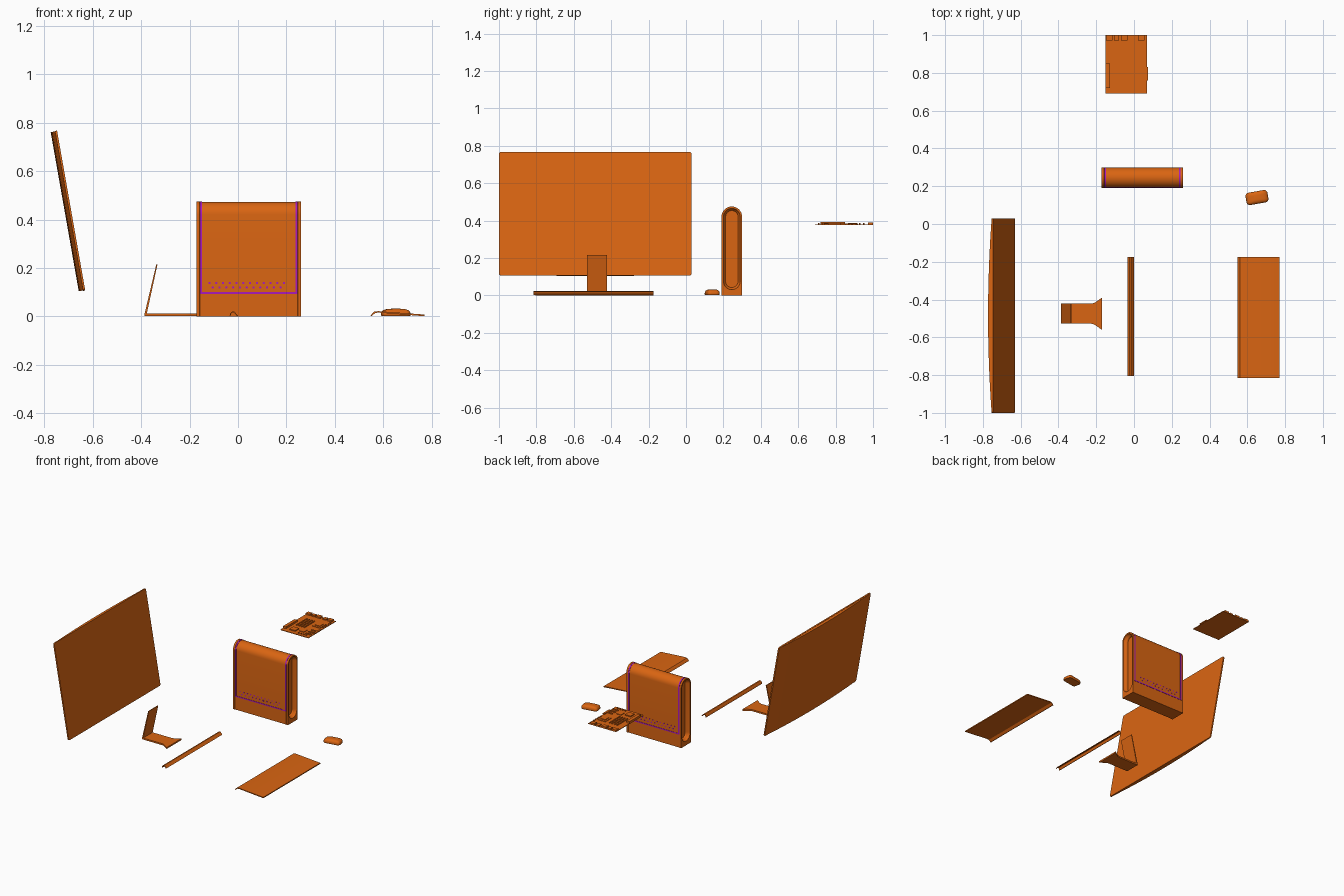
import bpy, bmesh
from math import sin, cos, pi, radians
from mathutils import Matrix, Vector

if "Cube" in bpy.data.objects:
    bpy.data.objects.remove(bpy.data.objects["Cube"])


def material(name, rgb):
    m = bpy.data.materials.new(name)
    m.diffuse_color = (*rgb, 1)
    m.use_nodes = True
    m.node_tree.nodes["Principled BSDF"].inputs["Base Color"].default_value = m.diffuse_color
    return m


ORANGE = material("orange", (0.70, 0.13, 0.006))
PURPLE = material("purple", (0.40, 0.01, 0.50))


def finish(name, bm, mat=ORANGE, angle=30):
    bmesh.ops.recalc_face_normals(bm, faces=bm.faces)
    me = bpy.data.meshes.new(name)
    bm.to_mesh(me)
    bm.free()
    ob = bpy.data.objects.new(name, me)
    bpy.context.collection.objects.link(ob)
    me.materials.append(mat)
    bpy.ops.object.select_all(action='DESELECT')
    ob.select_set(True)
    bpy.context.view_layer.objects.active = ob
    bpy.ops.object.shade_smooth_by_angle(angle=radians(angle))
    return ob


def add_loft(bm, loops, M=Matrix()):
    """Skin equal-length point loops and cap both ends."""
    rings = [[bm.verts.new(M @ Vector(p)) for p in lp] for lp in loops]
    n = len(rings[0])
    for a, b in zip(rings, rings[1:]):
        for i in range(n):
            j = (i + 1) % n
            bm.faces.new((a[i], a[j], b[j], b[i]))
    bm.faces.new(rings[0][::-1])
    bm.faces.new(rings[-1])


def loft(name, loops, mat=ORANGE, M=Matrix(), angle=30):
    bm = bmesh.new()
    add_loft(bm, loops, M)
    return finish(name, bm, mat, angle)


def add_box(bm, x0, x1, y0, y1, z0, z1):
    add_loft(bm, [[(x0, y0, z), (x1, y0, z), (x1, y1, z), (x0, y1, z)] for z in (z0, z1)])


def along_y(name, prof, y0, y1):
    return loft(name, [[(x, y, z) for x, z in prof] for y in (y0, y1)])


def rounded_rect(hx, hy, r, n=6):
    pts = []
    for k, (sx, sy) in enumerate([(1, 1), (-1, 1), (-1, -1), (1, -1)]):
        for i in range(n + 1):
            a = (k + i / n) * pi / 2
            pts.append((sx * (hx - r) + r * cos(a), sy * (hy - r) + r * sin(a)))
    return pts


# Monitor: flat slab plus curved back, leaning 10 degrees
W, H = 0.515, 0.67
tilt = Matrix.Translation((-0.63, -0.485, 0.107)) @ Matrix.Rotation(radians(-10), 4, 'Y')
face = rounded_rect(W, H / 2, 0.012)
loft("monitor_screen", [[(d, y, z + H / 2) for y, z in face] for d in (0, -0.009)], M=tilt)
curve = [(-0.008 - 0.019 * (1 - (t / 10) ** 2), W * 0.995 * t / 10) for t in range(-10, 11)]
back = [(-0.006, -W * 0.995)] + curve + [(-0.006, W * 0.995)]
loft("monitor_back", [[(d, y, z) for d, y in back] for z in (0.002, H - 0.002)], M=tilt)

# Stand: flared foot and leaning upright, one bent plate
cy, hw = -0.475, 0.053
side = [(-0.383, hw), (-0.225, hw), (-0.21, hw + 0.004), (-0.195, hw + 0.014),
        (-0.18, hw + 0.025), (-0.17, hw + 0.032)]
foot = [(x, cy + w) for x, w in side] + [(x, cy - w) for x, w in reversed(side)]
loft("stand_foot", [[(x, y, z) for x, y in foot] for z in (0.002, 0.013)])
along_y("stand_upright", [(-0.387, 0.004), (-0.378, 0.004), (-0.332, 0.215), (-0.337, 0.215)],
        cy - hw, cy + hw)

# Thin curled front bar and keyboard
along_y("front_bar", [(-0.035, 0), (-0.032, 0.012), (-0.025, 0.02), (-0.016, 0.021), (0, 0.003),
                      (-0.004, 0.001), (-0.017, 0.017), (-0.024, 0.016), (-0.029, 0.01),
                      (-0.031, 0)], -0.805, -0.175)
along_y("keyboard", [(0.547, 0.003), (0.553, 0.012), (0.562, 0.02), (0.578, 0.022), (0.77, 0.008),
                     (0.77, 0.001), (0.58, 0.016), (0.567, 0.015), (0.558, 0.008),
                     (0.552, 0.002)], -0.815, -0.175)

# Mouse: domed rounded block, slightly turned
mouse_M = Matrix.Translation((0.651, 0.14, 0)) @ Matrix.Rotation(radians(10), 4, 'Z')
shape = rounded_rect(0.059, 0.033, 0.018)
layers = [(0.97, 0.96, 0.002), (1, 1, 0.006), (1, 1, 0.013), (0.95, 0.95, 0.021),
          (0.85, 0.84, 0.026), (0.65, 0.65, 0.03), (0.3, 0.4, 0.032)]
loft("mouse", [[(x * sx, y * sy, z) for x, y in shape] for sx, sy, z in layers], M=mouse_M, angle=50)

# Computer case: arched shell with recessed capsule-shaped ends
CY, TOP, N = 0.245, 0.42, 16


def case_loop(x, r, square):
    pts = [(x, CY + r * cos(pi * i / N), TOP + r * sin(pi * i / N)) for i in range(N + 1)]
    for i in range(N + 1):
        a = pi + pi * i / N
        if square:
            s = r / max(abs(cos(a)), abs(sin(a)))
            pts.append((x, CY + s * cos(a), r + s * sin(a)))
        else:
            pts.append((x, CY + r * cos(a), 0.075 + r * sin(a)))
    return pts


XL, XR = -0.172, 0.26
end = [(0.03, 0.033, False), (0.02, 0.035, False), (0.014, 0.041, False), (0, 0.045, False),
       (0, 0.055, True), (0.013, 0.055, True), (0.015, 0.053, True)]
loops = [case_loop(XL + d, r, q) for d, r, q in end]
loops += [case_loop(XR - d, r, q) for d, r, q in reversed(end)]
loft("case_shell", loops)


# Purple trim: two arches joined by a low strip on front and back
def arch(r):
    return ([(CY + r, 0.092)] + [(CY + r * cos(pi * i / N), TOP + r * sin(pi * i / N))
                                 for i in range(N + 1)] + [(CY - r, 0.092)])


band = arch(0.0548) + arch(0.051)[::-1]
for nm, x in (("left", -0.157), ("right", 0.237)):
    loft("case_trim_" + nm, [[(px, y, z) for y, z in band] for px in (x, x + 0.009)], PURPLE)
bm = bmesh.new()
for s in (-1, 1):
    y0, y1 = sorted((CY + s * 0.051, CY + s * 0.0548))
    add_box(bm, -0.15, 0.24, y0, y1, 0.092, 0.100)
finish("case_trim_bottom", bm, PURPLE)

# Vent dots: two staggered rows on both faces
bm = bmesh.new()
for s in (-1, 1):
    for row, z in enumerate((0.138, 0.12)):
        for i in range(12 - row):
            x = -0.118 + 0.028 * i + 0.014 * row
            add_loft(bm, [[(x + 0.005 * cos(k * pi / 4), CY + s * d, z + 0.005 * sin(k * pi / 4))
                           for k in range(8)] for d in (0.051, 0.0538)])
finish("case_vent_dots", bm, PURPLE)

# Circuit board floating behind the case
bm = bmesh.new()
add_box(bm, -0.15, 0.07, 0.69, 1.0, 0.376, 0.380)
finish("circuit_board", bm)

bm = bmesh.new()
for x0, x1, h in ((-0.148, -0.115, 0.010), (-0.105, -0.08, 0.008), (-0.07, -0.035, 0.010),
                  (-0.015, 0.01, 0.007), (0.02, 0.055, 0.010)):
    add_box(bm, x0, x1, 0.972, 1.0, 0.379, 0.38 + h)
finish("board_ports", bm)

bm = bmesh.new()
add_box(bm, -0.15, -0.127, 0.72, 0.85, 0.379, 0.393)
for i in range(4):
    add_box(bm, -0.105 + 0.02 * i, -0.097 + 0.02 * i, 0.80, 0.92, 0.379, 0.385)
for i in range(3):
    add_box(bm, 0.02, 0.06, 0.73 + 0.03 * i, 0.74 + 0.03 * i, 0.379, 0.386)
finish("board_slots", bm)

bm = bmesh.new()
add_box(bm, -0.01, 0.05, 0.85, 0.92, 0.379, 0.384)
add_box(bm, 0.002, 0.038, 0.865, 0.905, 0.383, 0.388)
add_box(bm, -0.1, -0.055, 0.72, 0.765, 0.379, 0.387)
add_box(bm, -0.035, 0.0, 0.74, 0.78, 0.379, 0.384)
add_box(bm, 0.06, 0.074, 0.76, 0.83, 0.379, 0.386)
finish("board_chips", bm)

bm = bmesh.new()
spots = [(0.06, 0.87 + 0.02 * i) for i in range(5)] + [(-0.02 + 0.02 * i, 0.71) for i in range(4)]
for cx, cy2 in spots:
    add_loft(bm, [[(cx + 0.004 * cos(k * pi / 4), cy2 + 0.004 * sin(k * pi / 4), z)
                   for k in range(8)] for z in (0.379, 0.387)])
finish("board_capacitors", bm)
